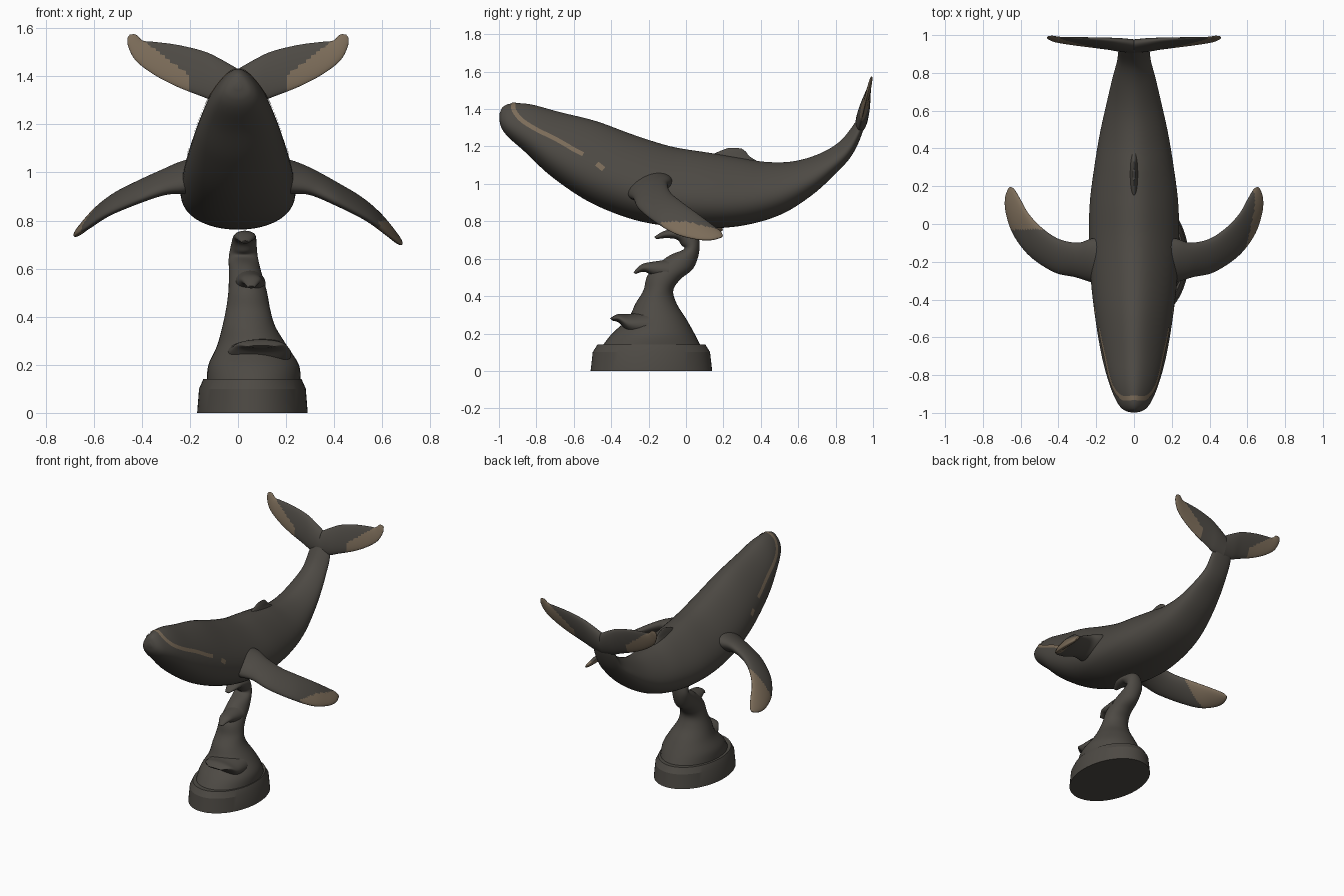
import bpy, bmesh, math
from mathutils import Vector as V
from mathutils.bvhtree import BVHTree


def material(name, rgb):
    m = bpy.data.materials.new(name)
    m.diffuse_color = (*rgb, 1)
    return m


DARK = material("dark bronze", (0.075, 0.068, 0.058))
TAN = material("tan patina", (0.20, 0.15, 0.10))


def smooth_rows(rows, k):
    """Catmull-Rom interpolation of rows of vectors, k steps per span."""
    out = []
    for i in range(len(rows) - 1):
        p = [rows[max(i - 1, 0)], rows[i], rows[i + 1], rows[min(i + 2, len(rows) - 1)]]
        for j in range(k):
            t = j / k
            out.append([0.5 * (2 * b + (c - a) * t + (2 * a - 5 * b + 4 * c - d) * t * t
                               + (3 * b - a - 3 * c + d) * t ** 3) for a, b, c, d in zip(*p)])
    return out + [rows[-1]]


def finish(name, bm, rule=None, sharp=0.7):
    for f in bm.faces:
        f.smooth = True
        if rule and rule(f.calc_center_median()):
            f.material_index = 1
    for e in bm.edges:
        if len(e.link_faces) == 2 and e.calc_face_angle(0) > sharp:
            e.smooth = False
    me = bpy.data.meshes.new(name)
    bm.to_mesh(me)
    bm.free()
    me.materials.append(DARK)
    me.materials.append(TAN)
    ob = bpy.data.objects.new(name, me)
    bpy.context.collection.objects.link(ob)
    return ob


def loft(name, rows, k=8, n=40, egg=0.0, rule=None, sharp=0.7):
    """Skin closed rings; each row is (centre, half axis u, half axis v)."""
    bm = bmesh.new()
    rings = []
    for c, u, v in smooth_rows(rows, k):
        ring = []
        for i in range(n):
            a = 2 * math.pi * i / n
            s = math.sin(a)
            ring.append(bm.verts.new(c + u * math.cos(a) * (1 - egg * s) * (1 - 0.15 * egg) + v * s))
        rings.append(ring)
    for a, b in zip(rings, rings[1:]):
        for i in range(n):
            bm.faces.new((a[i], a[(i + 1) % n], b[(i + 1) % n], b[i]))
    bm.faces.new(rings[0])
    bm.faces.new(rings[-1])
    bmesh.ops.recalc_face_normals(bm, faces=bm.faces)
    return finish(name, bm, rule, sharp)


def blade_rows(edges):
    """Rows for a fin from (leading point, trailing point, half thickness)."""
    mids = [(V(l) + V(t)) / 2 for l, t, _ in edges]
    rows = []
    for i, (l, t, h) in enumerate(edges):
        span = mids[min(i + 1, len(mids) - 1)] - mids[max(i - 1, 0)]
        u = (V(l) - V(t)) / 2
        rows.append((mids[i], u, u.cross(span).normalized() * h))
    return rows


# whale body: top (y, z), bottom (y, z), half width
spine = [((-0.997, 1.375), (-0.998, 1.345), 0.015), ((-0.978, 1.412), (-0.987, 1.30), 0.055),
         ((-0.93, 1.43), (-0.95, 1.25), 0.09), ((-0.83, 1.425), (-0.86, 1.17), 0.13),
         ((-0.68, 1.385), (-0.72, 1.04), 0.17), ((-0.48, 1.335), (-0.52, 0.905), 0.205),
         ((-0.28, 1.262), (-0.30, 0.815), 0.23), ((-0.08, 1.20), (-0.10, 0.775), 0.24),
         ((0.10, 1.17), (0.12, 0.762), 0.235), ((0.27, 1.143), (0.33, 0.782), 0.21),
         ((0.42, 1.118), (0.52, 0.842), 0.18), ((0.57, 1.12), (0.68, 0.945), 0.145),
         ((0.71, 1.16), (0.80, 1.055), 0.115), ((0.82, 1.225), (0.885, 1.15), 0.09),
         ((0.895, 1.315), (0.94, 1.265), 0.08), ((0.94, 1.39), (0.965, 1.375), 0.05),
         ((0.955, 1.42), (0.965, 1.415), 0.01)]
rows = []
for t, b, w in spine:
    t, b = V((0, *t)), V((0, *b))
    rows.append(((t + b) / 2, V((w, 0, 0)), (t - b) / 2))
body = loft("whale_body", rows, n=56, egg=0.33, sharp=1.5)

# dorsal fin
loft("dorsal_fin", blade_rows([((0, 0.06, 1.11), (0, 0.46, 1.08), 0.035),
                               ((0, 0.13, 1.15), (0, 0.35, 1.14), 0.02),
                               ((0, 0.18, 1.175), (0, 0.32, 1.172), 0.012),
                               ((0, 0.23, 1.193), (0, 0.295, 1.19), 0.005)]), k=4, sharp=1.5)

# flippers: leading point, trailing point, half thickness
flipper = [((0.14, -0.33, 0.96), (0.14, -0.06, 1.02), 0.08), ((0.23, -0.305, 0.935), (0.23, -0.08, 1.02), 0.058),
           ((0.31, -0.28, 0.92), (0.30, -0.10, 1.0), 0.042), ((0.42, -0.255, 0.87), (0.40, -0.08, 0.95), 0.034),
           ((0.55, -0.17, 0.80), (0.49, -0.02, 0.90), 0.028), ((0.635, -0.06, 0.735), (0.56, 0.055, 0.845), 0.023),
           ((0.675, 0.05, 0.705), (0.605, 0.135, 0.785), 0.019), ((0.682, 0.13, 0.70), (0.635, 0.185, 0.745), 0.013),
           ((0.667, 0.185, 0.712), (0.655, 0.197, 0.722), 0.004)]
# flukes: leading (x, z), trailing (x, z), half thickness
fluke = [((0, 1.27), (0, 1.43), 0.032), ((0.08, 1.288), (0.07, 1.47), 0.03),
         ((0.14, 1.312), (0.14, 1.503), 0.024), ((0.25, 1.355), (0.25, 1.53), 0.017),
         ((0.35, 1.407), (0.35, 1.543), 0.013), ((0.425, 1.465), (0.395, 1.548), 0.011),
         ((0.457, 1.525), (0.425, 1.573), 0.008), ((0.459, 1.56), (0.45, 1.573), 0.003)]


def on_fluke(x, z):
    return (x, 0.93 + (z - 1.3) * 0.23, z)


for side, s in (("right", 1), ("left", -1)):
    lift = 0.0 if s > 0 else 0.09   # the left flipper is held slightly higher

    def place(p):
        return (s * p[0], p[1], p[2] + lift * max(0, p[0] - 0.3))

    if s > 0:
        tip = lambda c: c.y > -0.13 and c.z < 0.80 - 0.25 * max(0, c.y)
    else:
        tip = lambda c: c.y > -0.03
    loft(side + "_flipper", blade_rows([(place(l), place(t), h) for l, t, h in flipper]),
         k=10, rule=tip, sharp=1.5)
    loft(side + "_fluke", blade_rows([(on_fluke(s * l[0], l[1]), on_fluke(s * t[0], t[1]), h) for l, t, h in fluke]),
         k=10, sharp=1.5, rule=lambda c: abs(c.x) > 0.2 + 1.3 * max(0, c.z - 1.40))

# painted lines laid on the body surface
tree = BVHTree.FromPolygons([v.co for v in body.data.vertices],
                            [tuple(p.vertices) for p in body.data.polygons])


def ribbon(name, points, half):
    pts = [tree.find_nearest(r[0])[:2] for r in smooth_rows([(V(p),) for p in points], 8)]
    bm = bmesh.new()
    prev = None
    for i, (p, nrm) in enumerate(pts):
        d = pts[min(i + 1, len(pts) - 1)][0] - pts[max(i - 1, 0)][0]
        across = d.cross(nrm).normalized()
        cur = []
        for f in (-1, 0, 1):
            q, m = tree.find_nearest(p + across * half * f)[:2]
            cur.append(bm.verts.new(q + m * 0.004))
        if prev:
            for j in (0, 1):
                bm.faces.new((prev[j], prev[j + 1], cur[j + 1], cur[j]))
        prev = cur
    bm.normal_update()
    if bm.faces[:][0].normal.dot(pts[0][1]) < 0:
        bmesh.ops.reverse_faces(bm, faces=bm.faces)
    finish(name, bm, rule=lambda c: True)


half_line = [(0.045, -0.925, 1.435), (0.08, -0.92, 1.40), (0.11, -0.88, 1.345), (0.13, -0.8, 1.29),
             (0.15, -0.7, 1.24), (0.165, -0.6, 1.18), (0.175, -0.55, 1.155)]
mirrored = [(-x, y, z) for x, y, z in reversed(half_line)]
ribbon("mouth_line", mirrored + [(0, -0.92, 1.45)] + half_line, 0.012)
for side, s in (("right", 1), ("left", -1)):
    ribbon(side + "_eye", [(s * 0.19, -0.477, 1.105), (s * 0.195, -0.44, 1.075)], 0.014)

# oval pedestal
loft("pedestal", [(V((0.06, -0.185, z)), V((0.23 * f, 0, 0)), V((0, 0.325 * f, 0)))
                  for z, f in ((0, 1), (0.10, 0.965), (0.14, 0.89))], k=1, n=64, sharp=0.35)


# wave: centre (x, y, z), half width in x, half axis (y, z)
def wave(name, rows):
    loft(name, [(V(c), V((w, 0, 0)), V((0, *v))) for c, w, v in rows], k=6, n=36, sharp=1.5)


wave("wave_stem", [((0.065, -0.185, 0.13), 0.195, (0.265, 0)), ((0.065, -0.175, 0.20), 0.188, (0.22, 0)),
                   ((0.058, -0.155, 0.28), 0.145, (0.155, 0)), ((0.045, -0.16, 0.36), 0.11, (0.11, 0)),
                   ((0.042, -0.148, 0.43), 0.092, (0.08, 0)), ((0.04, -0.115, 0.505), 0.08, (0.085, -0.015)),
                   ((0.03, -0.03, 0.58), 0.068, (0.07, -0.03)), ((0.022, 0.03, 0.65), 0.06, (0.042, 0)),
                   ((0.025, 0.015, 0.705), 0.052, (0.04, 0.032)), ((0.028, -0.04, 0.73), 0.047, (0.01, 0.027)),
                   ((0.03, -0.11, 0.73), 0.04, (-0.002, 0.02)), ((0.03, -0.165, 0.71), 0.015, (-0.006, 0.006))])
wave("middle_curl", [((0.045, -0.09, 0.535), 0.07, (0, 0.06)), ((0.05, -0.17, 0.545), 0.055, (0, 0.04)),
                     ((0.055, -0.23, 0.55), 0.04, (-0.006, 0.02)), ((0.055, -0.275, 0.523), 0.015, (-0.006, 0.005))])
wave("lower_curl", [((0.08, -0.20, 0.24), 0.14, (0, 0.08)), ((0.09, -0.30, 0.25), 0.13, (0, 0.055)),
                    ((0.095, -0.36, 0.28), 0.10, (-0.004, 0.024)), ((0.095, -0.40, 0.275), 0.05, (-0.006, 0.006))])
